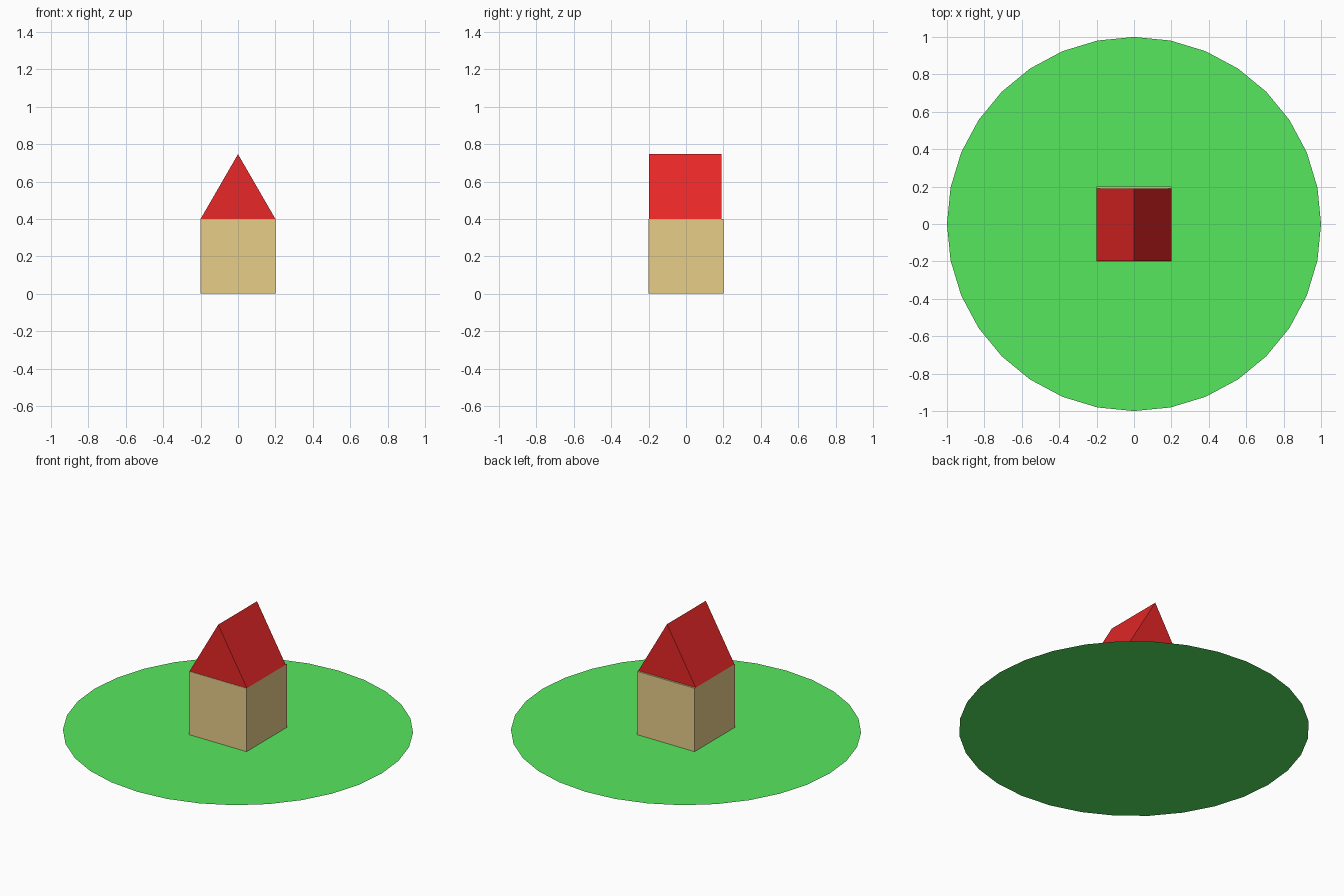
import bpy
import bmesh
from mathutils import Matrix

default_cube = bpy.data.objects.get("Cube")
if default_cube:
    bpy.data.objects.remove(default_cube, do_unlink=True)


def make_material(name, rgb):
    mat = bpy.data.materials.new(name)
    mat.use_nodes = True
    color = (*rgb, 1.0)
    mat.diffuse_color = color
    mat.node_tree.nodes["Principled BSDF"].inputs["Base Color"].default_value = color
    return mat


def add_object(name, bm, mat):
    mesh = bpy.data.meshes.new(name)
    bm.to_mesh(mesh)
    bm.free()
    mesh.materials.append(mat)
    obj = bpy.data.objects.new(name, mesh)
    bpy.context.collection.objects.link(obj)
    return obj


grass = make_material("grass green", (0.092, 0.80, 0.113))
plaster = make_material("wall tan", (0.80, 0.61, 0.25))
tiles = make_material("roof red", (0.80, 0.02, 0.02))

WIDTH = 0.4
LIFT = 0.001  # keeps the wall base clear of the lawn

# Flat round lawn
bm = bmesh.new()
bmesh.ops.create_circle(bm, cap_ends=True, radius=1.0, segments=32)
add_object("lawn", bm, grass)

# Cube-shaped walls
bm = bmesh.new()
bmesh.ops.create_cube(bm, size=WIDTH, matrix=Matrix.Translation((0, 0, WIDTH / 2 + LIFT)))
bmesh.ops.translate(bm, vec=(0, 0, -LIFT), verts=[v for v in bm.verts if v.co.z > WIDTH / 2])
add_object("house_walls", bm, plaster)

# Gabled roof: triangular prism, slightly short of the back wall
bm = bmesh.new()
front, back = -0.197, 0.189
ridge = WIDTH + WIDTH * 0.866
gable = bm.faces.new([bm.verts.new(p) for p in (
    (-WIDTH / 2, front, WIDTH), (WIDTH / 2, front, WIDTH), (0, front, ridge))])
extruded = bmesh.ops.extrude_face_region(bm, geom=[gable], use_keep_orig=True)
bmesh.ops.translate(bm, vec=(0, back - front, 0),
                    verts=[g for g in extruded["geom"] if isinstance(g, bmesh.types.BMVert)])
bmesh.ops.recalc_face_normals(bm, faces=bm.faces)
add_object("house_roof", bm, tiles)
